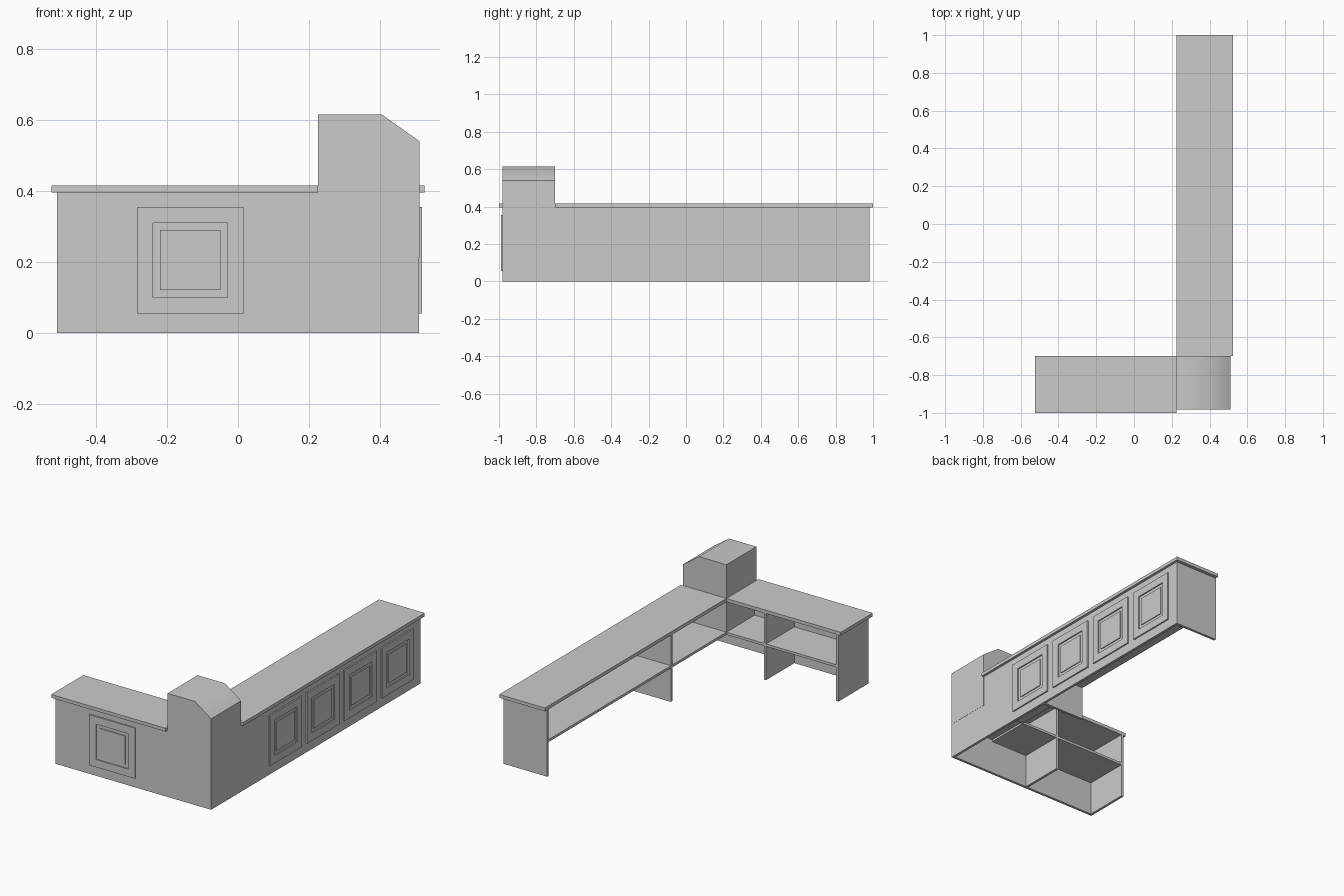
import bpy, bmesh, math
from mathutils import Matrix, Vector

if "Cube" in bpy.data.objects:
    bpy.data.objects.remove(bpy.data.objects["Cube"])

T = 0.015                      # board thickness
XI, XO = 0.225, 0.51           # right wing: inner and outer side
YI, YO = -0.70, -0.98          # front wing: inner and outer side
TOP = 0.395                    # underside of the counter tops


def make_object(name, bm, matrix=None):
    bmesh.ops.recalc_face_normals(bm, faces=bm.faces)
    mesh = bpy.data.meshes.new(name)
    bm.to_mesh(mesh)
    bm.free()
    ob = bpy.data.objects.new(name, mesh)
    if matrix:
        mesh.transform(matrix)
    bpy.context.collection.objects.link(ob)
    return ob


def board(name, x, y, z):
    """Box between (min, max) pairs on each axis."""
    bm = bmesh.new()
    size = Matrix.Diagonal((x[1] - x[0], y[1] - y[0], z[1] - z[0], 1))
    mid = Vector((sum(x) / 2, sum(y) / 2, sum(z) / 2))
    bmesh.ops.create_cube(bm, size=1, matrix=Matrix.Translation(mid) @ size)
    return make_object(name, bm)


def square_panel(name, matrix):
    """Raised square plate facing local -y, with a groove around its centre."""
    bm = bmesh.new()
    # half-size and outward offset of each successive square ring
    rings = [(0.15, 0), (0.15, 0.008), (0.105, 0.008), (0.105, 0.001),
             (0.085, 0.001), (0.085, 0.006)]
    loops = [[bm.verts.new((sx * h, -d, sz * h))
              for sx, sz in ((-1, -1), (1, -1), (1, 1), (-1, 1))]
             for h, d in rings]
    for a, b in zip(loops, loops[1:]):
        for i in range(4):
            j = (i + 1) % 4
            bm.faces.new((a[i], a[j], b[j], b[i]))
    bm.faces.new(loops[-1])
    bm.faces.new(loops[0][::-1])
    return make_object(name, bm, matrix)


# Outer walls and end panels
board("front_wall", (-XO, XO), (YO, YO + T), (0, TOP))
board("right_wall", (XO - T, XO), (YO + T, 0.98), (0, TOP))
board("left_end_panel", (-XO, -XO + T), (YO + T, YI), (0, TOP))
board("back_end_panel", (XI, XO - T), (0.98 - T, 0.98), (0, TOP))

# Counter tops
board("front_counter_top", (-0.525, XI), (-1.0, YI), (TOP, 0.415))
board("right_counter_top", (XI, 0.525), (YI, 1.0), (TOP, 0.415))

# Shelves and dividers
SZ = (0.2, 0.2 + T)
board("front_shelf", (-XO + T, XI), (YO + T, YI), SZ)
board("right_shelf", (XI, XO - T), (YI, 0.98 - T), SZ)
for i, z in enumerate(((0, SZ[0]), (SZ[1], TOP))):
    board(f"front_divider_{i}", (-0.035, -0.02), (YO + T, YI), z)
    board(f"right_divider_{i}", (XI, XO - T), (-0.195, -0.18), z)

# Corner cabinet: sloped profile in x/z swept along y
profile = [(XI, 0.212), (XO + 0.001, 0.212), (XO + 0.001, 0.54),
           (0.405, 0.615), (XI, 0.615)]
bm = bmesh.new()
face = bm.faces.new([bm.verts.new((x, YO - 0.001, z)) for x, z in profile])
ext = bmesh.ops.extrude_face_region(bm, geom=[face], use_keep_orig=True)
bmesh.ops.translate(bm, vec=(0, YI - YO + 0.001, 0),
                    verts=[v for v in ext["geom"] if isinstance(v, bmesh.types.BMVert)])
cabinet = make_object("corner_cabinet", bm)
bpy.context.view_layer.objects.active = cabinet
cabinet.select_set(True)
bpy.ops.object.shade_smooth_by_angle(angle=math.radians(40))

# Decorative square panels
square_panel("front_square_panel", Matrix.Translation((-0.135, YO, 0.205)))
for i in range(4):
    square_panel(f"right_square_panel_{i}",
                 Matrix.Translation((XO, -0.29 + 0.35 * i, 0.205))
                 @ Matrix.Rotation(math.radians(90), 4, 'Z'))
